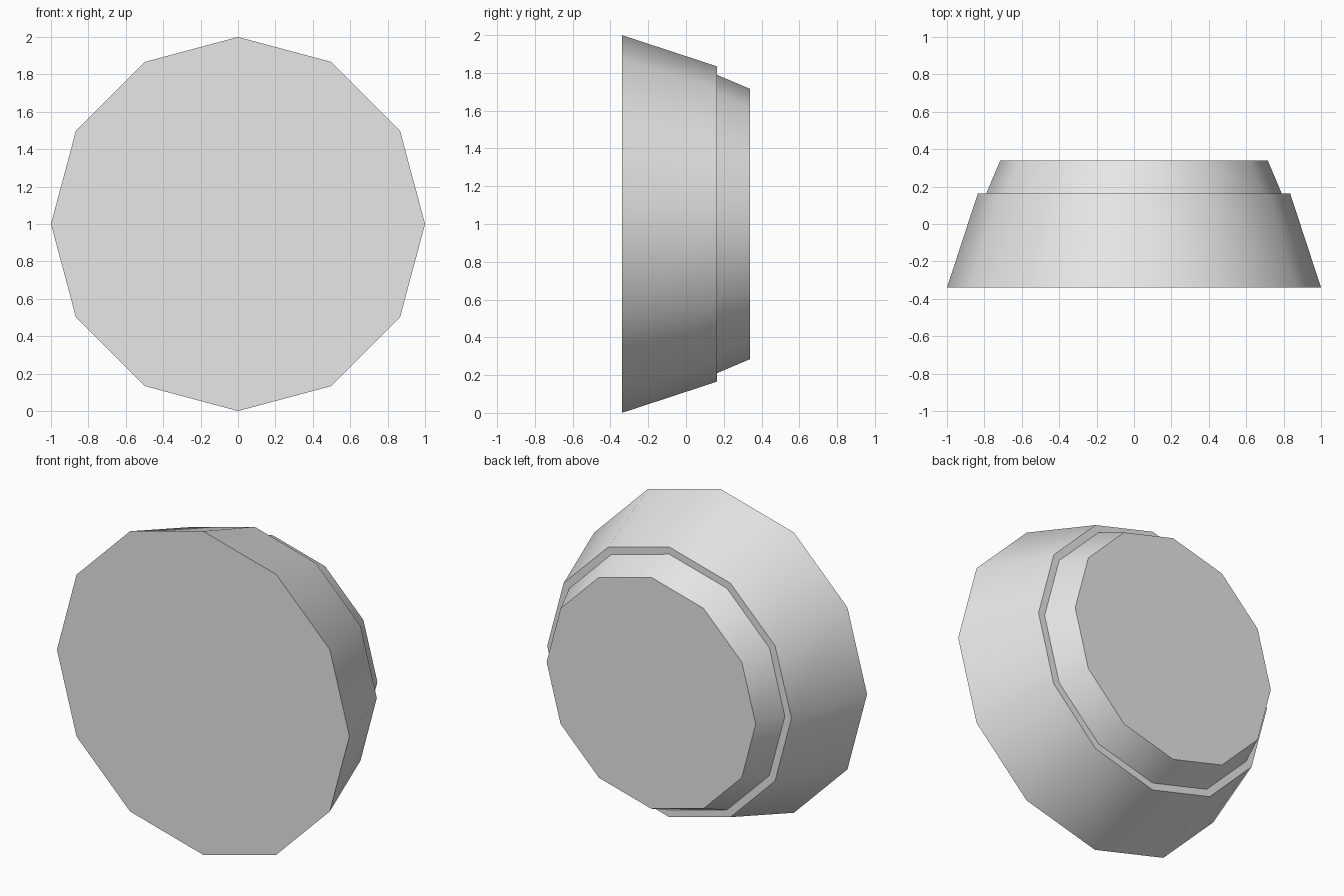
import bpy, bmesh, math

cube = bpy.data.objects.get("Cube")
if cube:
    bpy.data.objects.remove(cube, do_unlink=True)

SIDES = 12
# Radius and depth of each ring, front to back
PROFILE = [(1.0, -0.34), (0.835, 0.163), (0.79, 0.163), (0.715, 0.34)]

# Single flat colour
grey = bpy.data.materials.new("light_grey")
grey.use_nodes = True
colour = (0.8, 0.8, 0.8, 1.0)
grey.diffuse_color = colour
grey.node_tree.nodes["Principled BSDF"].inputs["Base Color"].default_value = colour

# Stepped, tapered disc around the front-to-back axis
bm = bmesh.new()
rings = []
for radius, y in PROFILE:
    ring = []
    for i in range(SIDES):
        a = math.tau * i / SIDES
        ring.append(bm.verts.new((radius * math.cos(a), y, 1 + radius * math.sin(a))))
    rings.append(ring)

# Sloped walls and the flat step between them
for front, back in zip(rings, rings[1:]):
    for i in range(SIDES):
        j = (i + 1) % SIDES
        bm.faces.new((front[i], front[j], back[j], back[i]))

# Front and back caps
bm.faces.new(rings[0])
bm.faces.new(rings[-1])
bmesh.ops.recalc_face_normals(bm, faces=bm.faces)

mesh = bpy.data.meshes.new("stepped_disc")
bm.to_mesh(mesh)
bm.free()
mesh.materials.append(grey)
disc = bpy.data.objects.new("stepped_disc", mesh)
bpy.context.collection.objects.link(disc)

# Smooth walls, sharp rims
bpy.ops.object.select_all(action="DESELECT")
disc.select_set(True)
bpy.context.view_layer.objects.active = disc
bpy.ops.object.shade_smooth_by_angle(angle=math.radians(40))
